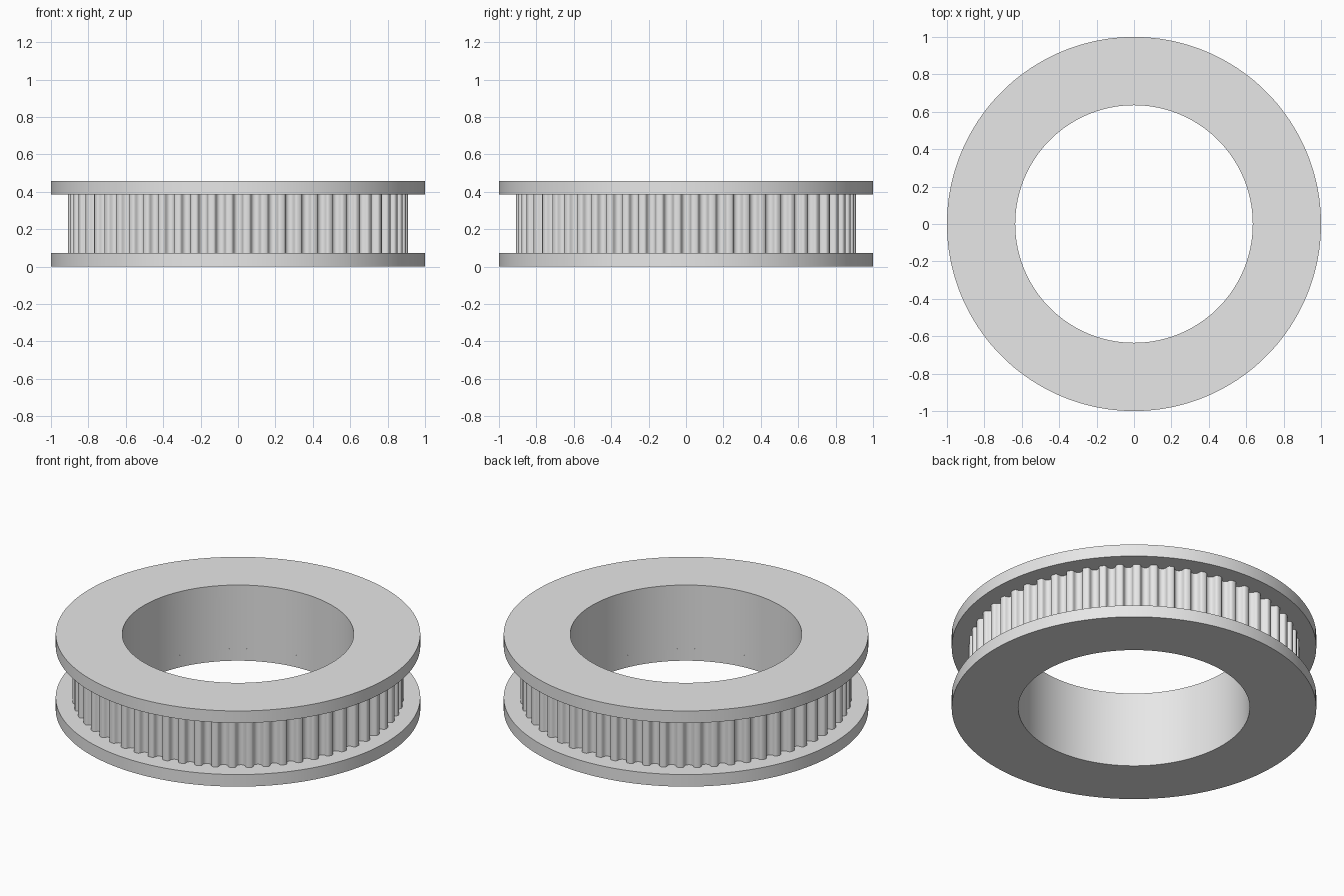
import bpy
import bmesh
from math import cos, sin, tau, radians

TEETH = 60
BORE = 0.635
RIM = 1.0
TIP = 0.909
HEIGHT = 0.458
FLANGE = 0.073

if "Cube" in bpy.data.objects:
    bpy.data.objects.remove(bpy.data.objects["Cube"], do_unlink=True)

metal = bpy.data.materials.new("light_grey_metal")
metal.use_nodes = True
grey = (0.8, 0.8, 0.8, 1)
metal.diffuse_color = grey
metal.node_tree.nodes["Principled BSDF"].inputs["Base Color"].default_value = grey


def ring_part(name, outline, z0, z1, caps=True):
    """Solid ring: outer (angle, radius) outline, round bore, between two heights."""
    bm = bmesh.new()
    loops = []
    for z in (z0, z1):
        outer = [bm.verts.new((r * cos(a), r * sin(a), z)) for a, r in outline]
        inner = [bm.verts.new((BORE * cos(a), BORE * sin(a), z)) for a, r in outline]
        loops.append((outer, inner))
    (o0, i0), (o1, i1) = loops
    n = len(outline)
    for k in range(n):
        j = (k + 1) % n
        bm.faces.new((o0[k], o0[j], o1[j], o1[k]))
        bm.faces.new((i0[j], i0[k], i1[k], i1[j]))
        if caps:
            bm.faces.new((o1[k], o1[j], i1[j], i1[k]))
            bm.faces.new((o0[j], o0[k], i0[k], i0[j]))
    mesh = bpy.data.meshes.new(name)
    bm.to_mesh(mesh)
    bm.free()
    mesh.materials.append(metal)
    obj = bpy.data.objects.new(name, mesh)
    bpy.context.collection.objects.link(obj)
    bpy.ops.object.select_all(action='DESELECT')
    obj.select_set(True)
    bpy.context.view_layer.objects.active = obj
    bpy.ops.object.shade_smooth_by_angle(angle=radians(35))
    return obj


# Half of one rounded groove: (offset along the pitch, depth below the tips)
half = [(0.009, 0.036), (0.017, 0.031), (0.022, 0.024), (0.025, 0.015),
        (0.027, 0.008), (0.031, 0.003), (0.037, 0.0)]
groove = [(-x, d) for x, d in reversed(half)] + [(0, 0.037)] + half
toothed = [(tau * t / TEETH + x / TIP, TIP - d)
           for t in range(TEETH) for x, d in groove]

# Toothed belt track between the flanges
ring_part("toothed_hub", toothed, FLANGE, HEIGHT - FLANGE, caps=False)

# Flat flanges above and below
circle = [(tau * k / 180, RIM) for k in range(180)]
ring_part("bottom_flange", circle, 0, FLANGE)
ring_part("top_flange", circle, HEIGHT - FLANGE, HEIGHT)
